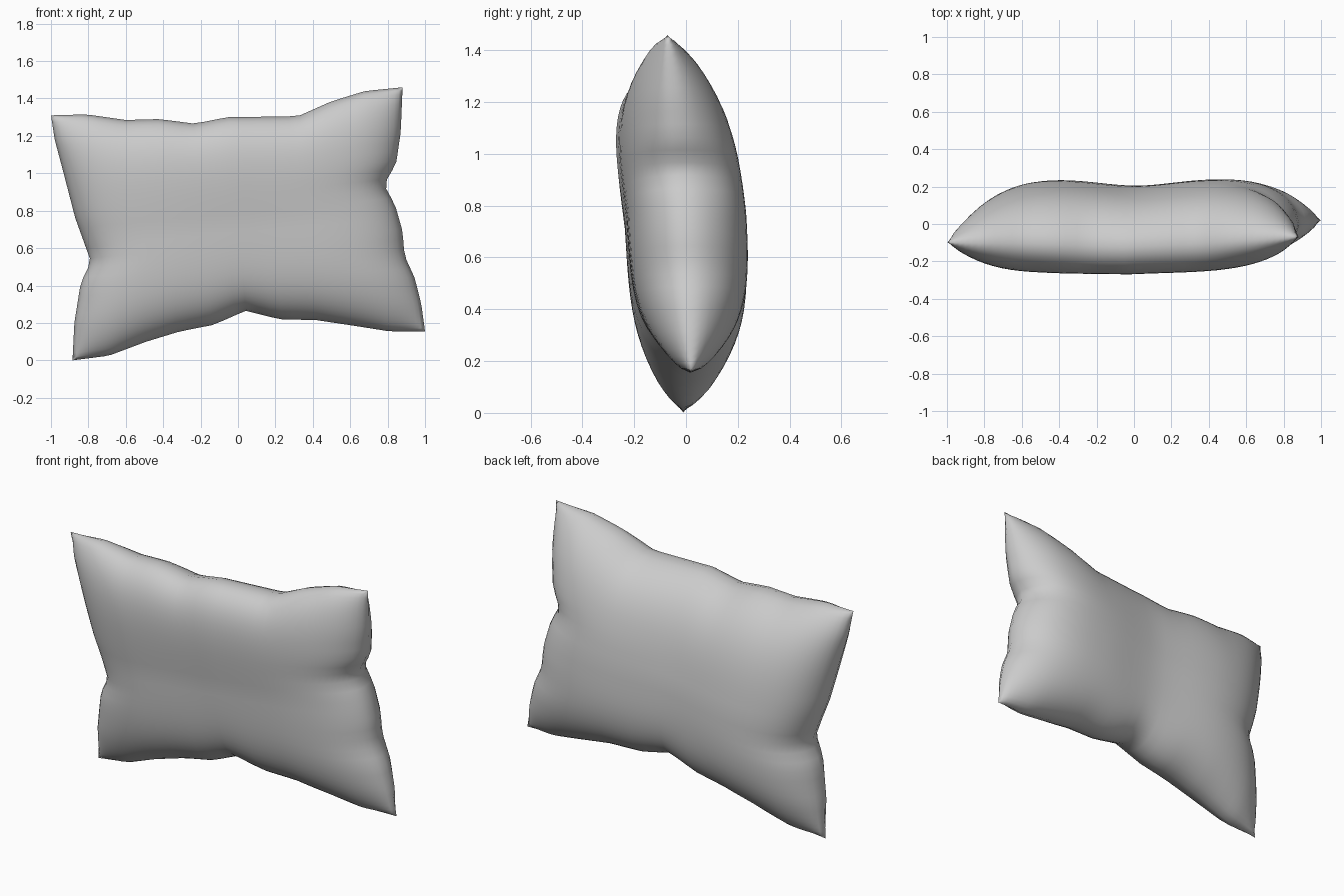
import bpy, bmesh, math
from mathutils import Vector

if "Cube" in bpy.data.objects:
    bpy.data.objects.remove(bpy.data.objects["Cube"])

# Seam outline seen from the front (x, z), and seam depth y along each side
TOP = [(-1, 1.31), (-.81, 1.315), (-.6, 1.285), (-.42, 1.29), (-.23, 1.265), (-.06, 1.3),
       (.32, 1.305), (.5, 1.385), (.68, 1.44), (.88, 1.46)]
BOTTOM = [(-.885, 0), (-.69, .025), (-.49, .1), (-.31, .155), (-.13, .19), (.04, .265),
          (.22, .22), (.42, .215), (.62, .185), (.81, .155), (1, .155)]
LEFT = [(-.885, 0), (-.875, .2), (-.84, .42), (-.785, .525), (-.87, .76), (-.94, 1.03),
        (-.98, 1.18), (-1, 1.31)]
RIGHT = [(1, .155), (.98, .3), (.945, .44), (.89, .56), (.88, .69), (.84, .83),
         (.78, .94), (.845, 1.05), (.87, 1.22), (.88, 1.46)]
TOP_Y = [-.1, -.105, -.125, -.1, -.07]
BOTTOM_Y = [-.01, 0, .01, .01, .02]
LEFT_Y = [-.01, -.03, -.1]
RIGHT_Y = [.02, -.01, -.07]
NU, NV = 40, 32


def lerp_list(vals, t):
    k = min(int(t * (len(vals) - 1)), len(vals) - 2)
    f = t * (len(vals) - 1) - k
    return vals[k] * (1 - f) + vals[k + 1] * f


def side(points, depths):
    """Arc-length lookup along one seam side."""
    pts = [Vector(p) for p in points]
    d = [0]
    for a, b in zip(pts, pts[1:]):
        d.append(d[-1] + (b - a).length)

    def at(t):
        s = t * d[-1]
        k = 0
        while k < len(pts) - 2 and d[k + 1] < s:
            k += 1
        p = pts[k].lerp(pts[k + 1], (s - d[k]) / (d[k + 1] - d[k]))
        return Vector((p.x, lerp_list(depths, t), p.y))
    return at


top, bottom = side(TOP, TOP_Y), side(BOTTOM, BOTTOM_Y)
left, right = side(LEFT, LEFT_Y), side(RIGHT, RIGHT_Y)


def tuck(edge, t, w):
    """Offset of a seam side from its chord; in-plane wrinkles fade inwards."""
    d = edge(t) - edge(0).lerp(edge(1), t)
    return Vector((d.x * w ** 4, d.y * w, d.z * w ** 4))


def middle(u, v):
    """Sheet stretched between the four seam sides."""
    p = bottom(0).lerp(bottom(1), u).lerp(top(0).lerp(top(1), u), v)
    return (p + tuck(bottom, u, 1 - v) + tuck(top, u, v)
            + tuck(left, v, 1 - u) + tuck(right, v, u))


def puff(t, p):
    return max(0, 1 - abs(2 * t - 1) ** p) ** .6


def spacing(i, n):
    t = i / n
    return .35 * t + .65 * (1 - math.cos(math.pi * t)) / 2


# Two bulging cloth faces joined along the seam
bm = bmesh.new()
grids = {}
for sgn in (-1, 1):
    for i in range(NU + 1):
        for j in range(NV + 1):
            rim = i in (0, NU) or j in (0, NV)
            if rim and sgn == 1:
                grids[sgn, i, j] = grids[-1, i, j]
                continue
            u, v = spacing(i, NU), spacing(j, NV)
            h = puff(u, 5) * puff(v, 3.0 if sgn == 1 else 3.6)
            p = middle(u, v)
            p.y += .025 * h
            # shallow sag across the middle of the back, front slightly thinner to the right
            sag = math.exp(-((u - .5) / .16) ** 2)
            if sgn == 1:
                h *= 1.03 - sag * (.1 + .12 * (1 - v) ** 2)
            else:
                h *= 1.0 - .06 * u - .02 * sag
            p.y += sgn * .235 * h
            grids[sgn, i, j] = bm.verts.new(p)
    for i in range(NU):
        for j in range(NV):
            q = [grids[sgn, a, b] for a, b in ((i, j), (i + 1, j), (i + 1, j + 1), (i, j + 1))]
            bm.faces.new(q if sgn == -1 else q[::-1])
bmesh.ops.recalc_face_normals(bm, faces=bm.faces)

mesh = bpy.data.meshes.new("pillow")
bm.to_mesh(mesh)
bm.free()
pillow = bpy.data.objects.new("pillow", mesh)
bpy.context.collection.objects.link(pillow)
bpy.context.view_layer.objects.active = pillow
pillow.select_set(True)
bpy.ops.object.shade_smooth_by_angle(angle=math.radians(100))
